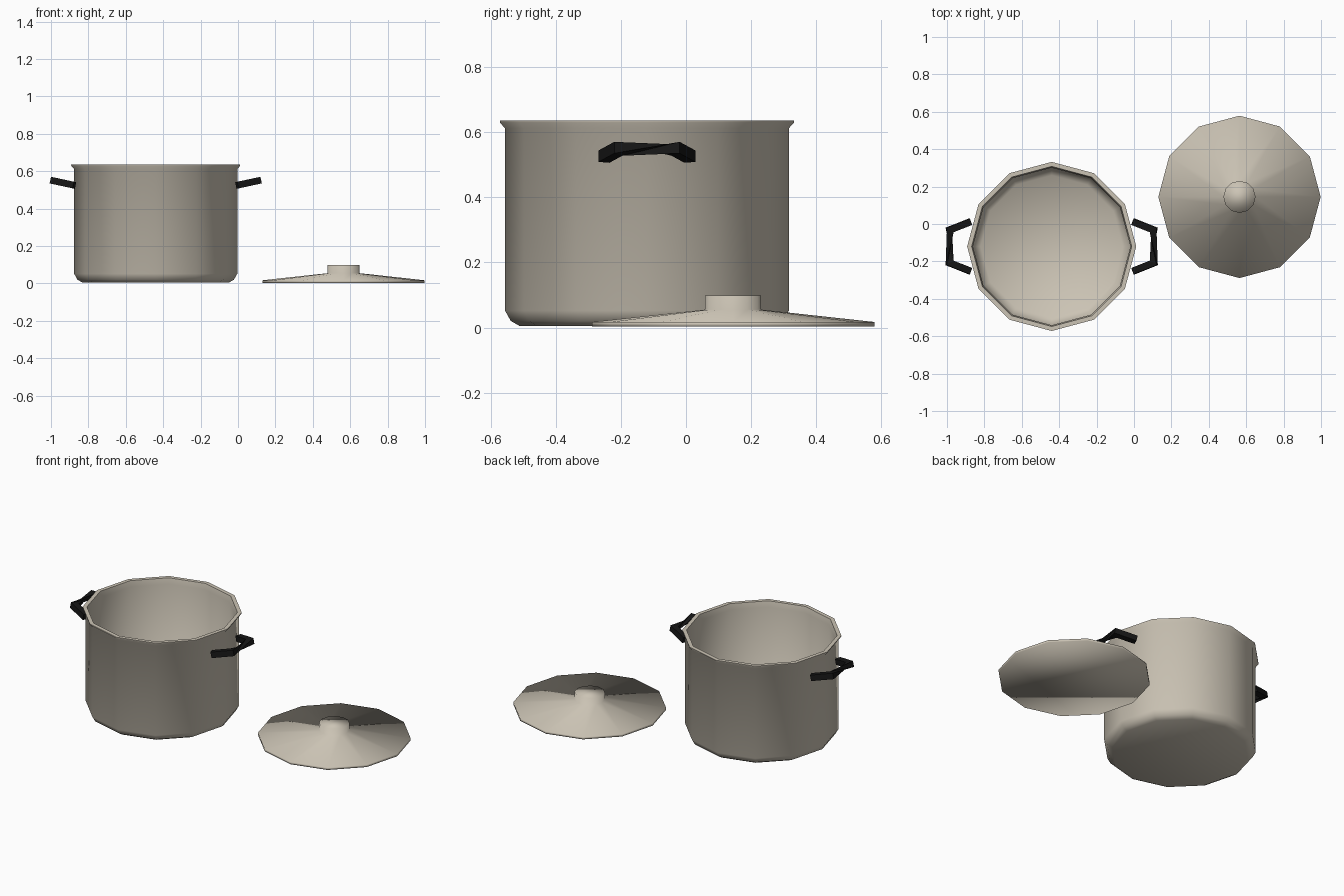
import bpy, math
from mathutils import Vector

if "Cube" in bpy.data.objects:
    bpy.data.objects.remove(bpy.data.objects["Cube"])


def material(name, rgb):
    m = bpy.data.materials.new(name)
    m.diffuse_color = (*rgb, 1)
    m.use_nodes = True
    m.node_tree.nodes["Principled BSDF"].inputs["Base Color"].default_value = m.diffuse_color
    return m


BEIGE = material("warm_grey_enamel", (0.60, 0.55, 0.46))
BLACK = material("black_plastic", (0.008, 0.008, 0.008))


def make(name, verts, faces, mat, smooth):
    me = bpy.data.meshes.new(name)
    me.from_pydata([tuple(v) for v in verts], [], faces)
    me.materials.append(mat)
    me.update()
    ob = bpy.data.objects.new(name, me)
    bpy.context.collection.objects.link(ob)
    if smooth:
        bpy.ops.object.select_all(action='DESELECT')
        ob.select_set(True)
        bpy.context.view_layer.objects.active = ob
        if smooth == 180:
            bpy.ops.object.shade_smooth()
        else:
            bpy.ops.object.shade_smooth_by_angle(angle=math.radians(smooth))
    return ob


def lathe(name, profile, cx, cy, mat, smooth, n=12):
    """Turn an (r, z) profile, bottom centre outwards, capping both ends."""
    verts = [(cx + r * math.cos(2 * math.pi * i / n),
              cy + r * math.sin(2 * math.pi * i / n), z)
             for r, z in profile for i in range(n)]
    faces = [tuple(reversed(range(n)))]
    for k in range(len(profile) - 1):
        for i in range(n):
            j = (i + 1) % n
            faces.append((k*n + i, k*n + j, (k+1)*n + j, (k+1)*n + i))
    last = (len(profile) - 1) * n
    faces.append(tuple(range(last, last + n)))
    return make(name, verts, faces, mat, smooth)


PX, PY = -0.44, -0.12

# Pot: chamfered base, straight wall, flared rim, hollow inside
lathe("pot_body", [(0.39, 0.004), (0.418, 0.02), (0.436, 0.052), (0.436, 0.612),
                   (0.452, 0.630), (0.452, 0.636), (0.428, 0.636), (0.421, 0.60),
                   (0.421, 0.06), (0.38, 0.02)], PX, PY, BEIGE, 60)

# Lid lying beside the pot, with its knob
lathe("lid", [(0.434, 0.003), (0.434, 0.017), (0.086, 0.055), (0.086, 0.098)],
      0.564, 0.145, BEIGE, 180)


# Handles: square bar in three segments, the grip twisted a quarter turn
def handle(name, side):
    path = [Vector(p) for p in ((0.435, 0.132, 0.525), (0.546, 0.088, 0.549),
                                (0.546, -0.088, 0.549), (0.435, -0.132, 0.525))]
    up0, h = Vector((-0.21, 0, 1)).normalized(), 0.018
    verts = []
    for k, p in enumerate(path):
        a = (p - path[k - 1]).normalized() if k else (path[1] - p).normalized()
        b = (path[k + 1] - p).normalized() if k < 3 else a
        t = (a + b).normalized()
        out = t.cross(up0).normalized()
        up = out.cross(t)
        w = h / max(0.6, t.dot(a))
        for u, v in ((-1, -1), (1, -1), (1, 1), (-1, 1)):
            q = p + out * u * w + up * v * h
            verts.append((PX + side * q.x, PY + q.y, q.z))
    faces = [(0, 1, 2, 3), (15, 14, 13, 12)]
    for k in range(3):
        s = 1 if k == 1 else 0
        for i in range(4):
            a0, a1 = 4*k + i, 4*k + (i + 1) % 4
            b0, b1 = 4*(k+1) + (i + s) % 4, 4*(k+1) + (i + 1 + s) % 4
            faces += [(a0, b1, a1), (a0, b0, b1)]
    if side < 0:
        faces = [tuple(reversed(f)) for f in faces]
    make(name, verts, faces, BLACK, 0)


handle("right_handle", 1)
handle("left_handle", -1)
